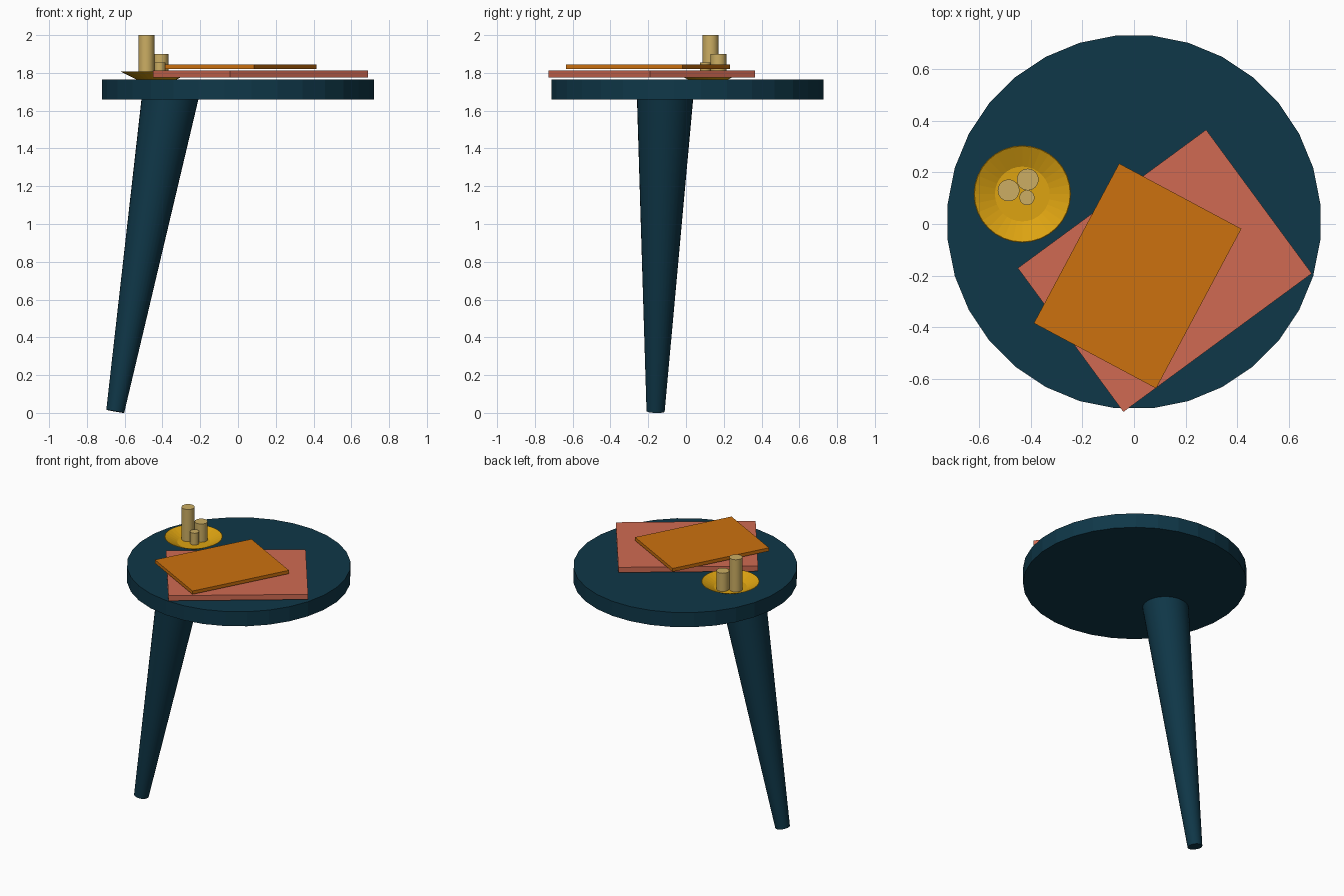
import bpy, bmesh, math
from mathutils import Vector, Matrix

if "Cube" in bpy.data.objects:
    bpy.data.objects.remove(bpy.data.objects["Cube"])


def srgb(h):
    c = [int(h[i:i + 2], 16) / 255 for i in (0, 2, 4)]
    return [x / 12.92 if x <= 0.04045 else ((x + 0.055) / 1.055) ** 2.4 for x in c] + [1.0]


def material(name, h):
    m = bpy.data.materials.new(name)
    m.diffuse_color = srgb(h)
    m.use_nodes = True
    m.node_tree.nodes["Principled BSDF"].inputs["Base Color"].default_value = m.diffuse_color
    return m


NAVY = material("dark teal paint", "0f3748")
CORAL = material("coral cover", "D06A52")
ORANGE = material("orange cover", "CC710F")
GOLD = material("gold dish", "DDA311")
WAX = material("beige wax", "CCAE63")


def add_object(name, bm, mat, smooth=False):
    bmesh.ops.recalc_face_normals(bm, faces=bm.faces[:])
    me = bpy.data.meshes.new(name)
    bm.to_mesh(me)
    bm.free()
    me.materials.append(mat)
    ob = bpy.data.objects.new(name, me)
    bpy.context.collection.objects.link(ob)
    if smooth:
        bpy.ops.object.select_all(action='DESELECT')
        ob.select_set(True)
        bpy.context.view_layer.objects.active = ob
        bpy.ops.object.shade_smooth_by_angle(angle=math.radians(35))
    return ob


def cone(name, a, b, r1, r2, mat, sides=32, turn=0.0, smooth=True):
    """Capped cylinder or cone from point a to point b."""
    a, b = Vector(a), Vector(b)
    axis = b - a
    mtx = (Matrix.Translation((a + b) / 2)
           @ axis.to_track_quat('Z', 'Y').to_matrix().to_4x4()
           @ Matrix.Rotation(turn, 4, 'Z'))
    bm = bmesh.new()
    bmesh.ops.create_cone(bm, cap_ends=True, segments=sides, radius1=r1,
                          radius2=r2, depth=axis.length, matrix=mtx)
    return add_object(name, bm, mat, smooth)


def slab(name, centre, size, degrees, mat):
    mtx = (Matrix.Translation(centre)
           @ Matrix.Rotation(math.radians(degrees), 4, 'Z')
           @ Matrix.Diagonal((*size, 1)))
    bm = bmesh.new()
    bmesh.ops.create_cube(bm, size=1, matrix=mtx)
    return add_object(name, bm, mat)


def lathe(name, profile, centre, mat, sides=32):
    """Spin a radius/height profile, with its end points on the axis."""
    bm = bmesh.new()
    vs = [bm.verts.new((r, 0, z)) for r, z in profile]
    edges = [bm.edges.new(p) for p in zip(vs, vs[1:])]
    bmesh.ops.spin(bm, geom=vs + edges, cent=(0, 0, 0), axis=(0, 0, 1),
                   angle=math.tau, steps=sides, use_merge=True)
    bmesh.ops.remove_doubles(bm, verts=bm.verts[:], dist=1e-5)
    bmesh.ops.translate(bm, verts=bm.verts[:], vec=centre)
    return add_object(name, bm, mat)


# Round top on a single splayed leg
cone("table_top", (0, 0.008, 1.66), (0, 0.008, 1.764), 0.724, 0.724, NAVY,
     turn=math.pi / 32, smooth=False)
cone("leg", (-0.65, -0.161, 0.008), (-0.355, -0.11, 1.70), 0.048, 0.151, NAVY)

# Two stacked books
slab("lower_book", (0.119, -0.181, 1.793), (0.904, 0.69, 0.037), 36.3, CORAL)
slab("upper_book", (0.014, -0.201, 1.832), (0.536, 0.70, 0.024), -28.1, ORANGE)

# Shallow dish with three candles
lathe("dish", [(0, 1.766), (0.108, 1.766), (0.188, 1.807), (0.185, 1.808),
               (0.106, 1.770), (0, 1.770)], (-0.432, 0.116, 0), GOLD)
for name, x, y, r, top in (("tall_candle", -0.485, 0.130, 0.042, 2.0),
                           ("medium_candle", -0.411, 0.172, 0.042, 1.90),
                           ("small_candle", -0.414, 0.102, 0.029, 1.854)):
    cone(name, (x, y, 1.768), (x, y, top), r, r, WAX)
